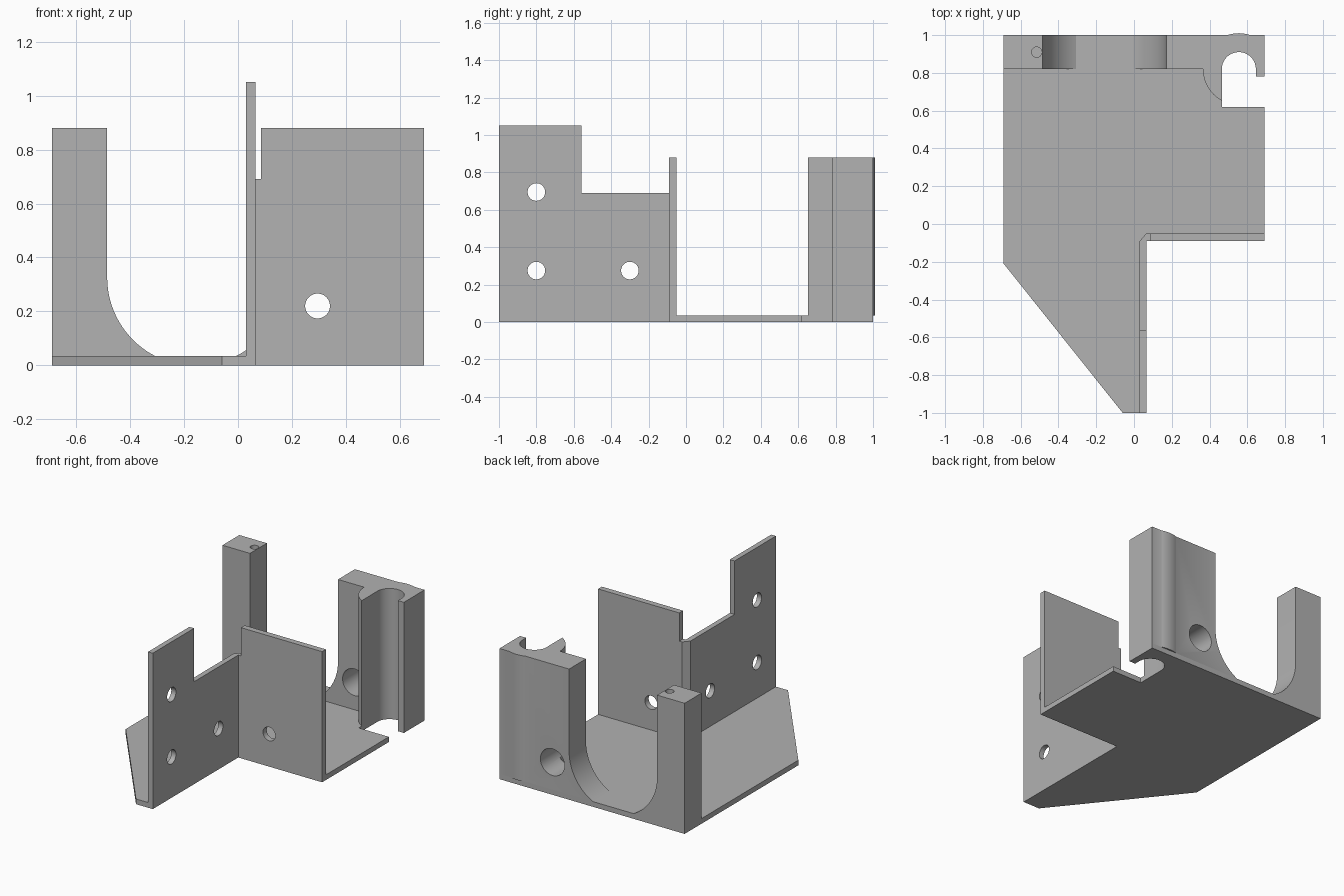
import bpy, bmesh
from math import cos, sin, radians, sqrt, acos, degrees
from mathutils import Vector

cube = bpy.data.objects.get("Cube")
if cube:
    bpy.data.objects.remove(cube, do_unlink=True)

grey = bpy.data.materials.new("plain grey")
grey.use_nodes = True
COLOUR = (0.445, 0.445, 0.445, 1)
grey.diffuse_color = COLOUR
grey.node_tree.nodes["Principled BSDF"].inputs["Base Color"].default_value = COLOUR

FLOOR = 0.035      # plate thickness
TALL = 0.88        # height of back and front walls
LOW = 0.69         # height of the stepped side wall
BACK = 0.82        # inner face of the back wall
SIDE = 0.69        # half width


def place(axis, u, v, w):
    """Map profile coordinates (u, v) and depth w to space."""
    return {"x": (w, u, v), "y": (u, w, v), "z": (u, v, w)}[axis]


def prism(name, points, axis, start, end):
    """Extrude a flat profile along an axis."""
    bm = bmesh.new()
    face = bm.faces.new([bm.verts.new(place(axis, u, v, start)) for u, v in points])
    moved = bmesh.ops.extrude_face_region(bm, geom=[face])["geom"]
    bmesh.ops.translate(bm, vec=Vector(place(axis, 0, 0, end - start)),
                        verts=[g for g in moved if isinstance(g, bmesh.types.BMVert)])
    bmesh.ops.recalc_face_normals(bm, faces=bm.faces)
    mesh = bpy.data.meshes.new(name)
    bm.to_mesh(mesh)
    bm.free()
    obj = bpy.data.objects.new(name, mesh)
    bpy.context.collection.objects.link(obj)
    mesh.materials.append(grey)
    return obj


def arc(cu, cv, r, a, b, steps=24):
    angles = [radians(a + (b - a) * i / steps) for i in range(steps + 1)]
    return [(cu + r * cos(t), cv + r * sin(t)) for t in angles]


def disc(name, cu, cv, r, axis, start, end, steps=48):
    return prism(name, arc(cu, cv, r, 0, 360, steps)[:-1], axis, start, end)


def rect(u0, u1, v0, v1):
    return [(u0, v0), (u1, v0), (u1, v1), (u0, v1)]


def combine(obj, other, operation):
    """Apply a boolean and drop the helper."""
    mod = obj.modifiers.new("combine", "BOOLEAN")
    mod.operation, mod.solver, mod.object = operation, "EXACT", other
    bpy.context.view_layer.objects.active = obj
    bpy.ops.object.modifier_apply(modifier=mod.name)
    bpy.data.objects.remove(other, do_unlink=True)


def cut(obj, cutter):
    combine(obj, cutter, "DIFFERENCE")


# Rod channel: round seat with a slot that opens to the left side
ROD_X, ROD_Y, ROD_R = 0.555, 0.82, 0.09


def cut_rod_channel(obj):
    slot = [(ROD_X - ROD_R, 0.62), (0.8, 0.62), (0.8, 0.78), (ROD_X + ROD_R, 0.78)]
    seat = arc(ROD_X, ROD_Y, ROD_R, 0, 180, 32)
    cut(obj, prism("rod_cutter", slot + seat, "z", -0.1, 1.2))


# Base plate
base_plate = prism("base_plate", [(-SIDE, 1), (-SIDE, -0.21), (-0.06, -1), (0.065, -1),
                                  (0.065, -0.09), (SIDE, -0.09), (SIDE, 1)], "z", 0, FLOOR)
cut_rod_channel(base_plate)

# Back wall halves on either side of the round-bottomed opening
MID, R, CZ = -0.157, 0.328, 0.326
sweep = degrees(acos((CZ - FLOOR) / R))
right_post = prism("right_back_post",
                   [(-SIDE, FLOOR), (-SIDE, TALL), (MID - R, TALL)]
                   + arc(MID, CZ, R, 180, 270 - sweep), "y", BACK, 1)
cut(right_post, disc("pin_cutter", -0.515, 0.91, 0.027, "z", 0.6, 1))

left_block = prism("left_back_block",
                   [(SIDE, FLOOR), (SIDE, TALL), (MID + R, TALL)]
                   + arc(MID, CZ, R, 360, 270 + sweep), "y", BACK, 1)

# Rounded rod holder merged into the left block, trimmed at the side
holder = disc("rod_holder", ROD_X, ROD_Y, 0.19, "z", FLOOR, TALL, 64)
cut(holder, prism("trim_cutter", rect(SIDE, 1, 0, 2), "z", -1, 2))
combine(left_block, holder, "UNION")
cut_rod_channel(left_block)
cut(left_block, disc("hole_cutter", 0.295, 0.22, 0.09, "y", 0.7, 1.2))

# Stepped side wall with three screw holes
side_wall = prism("side_wall", [(-1, FLOOR), (-0.09, FLOOR), (-0.09, LOW), (-0.56, LOW),
                                (-0.56, 1.05), (-1, 1.05)], "x", 0.03, 0.065)
for y, z in [(-0.8, 0.695), (-0.8, 0.275), (-0.3, 0.275)]:
    cut(side_wall, disc("hole_cutter", y, z, 0.047, "x", -0.1, 0.2))

# Front wall with one hole and a low strip beside the corner
front_wall = prism("front_wall", [(0.065, FLOOR), (SIDE, FLOOR), (SIDE, TALL), (0.085, TALL),
                                  (0.085, LOW), (0.065, LOW)], "y", -0.09, -0.05)
cut(front_wall, disc("hole_cutter", 0.295, 0.22, 0.046, "y", -0.2, 0.1))

# Chamfered corner joining the two walls
corner = prism("wall_corner", [(0.03, -0.09), (0.065, -0.09), (0.065, -0.05)], "z", FLOOR, LOW)

# Smooth the curved faces, keep edges sharp
for obj in (base_plate, right_post, left_block, side_wall, front_wall, corner):
    bpy.ops.object.select_all(action="DESELECT")
    obj.select_set(True)
    bpy.context.view_layer.objects.active = obj
    bpy.ops.object.shade_smooth_by_angle(angle=radians(25))
